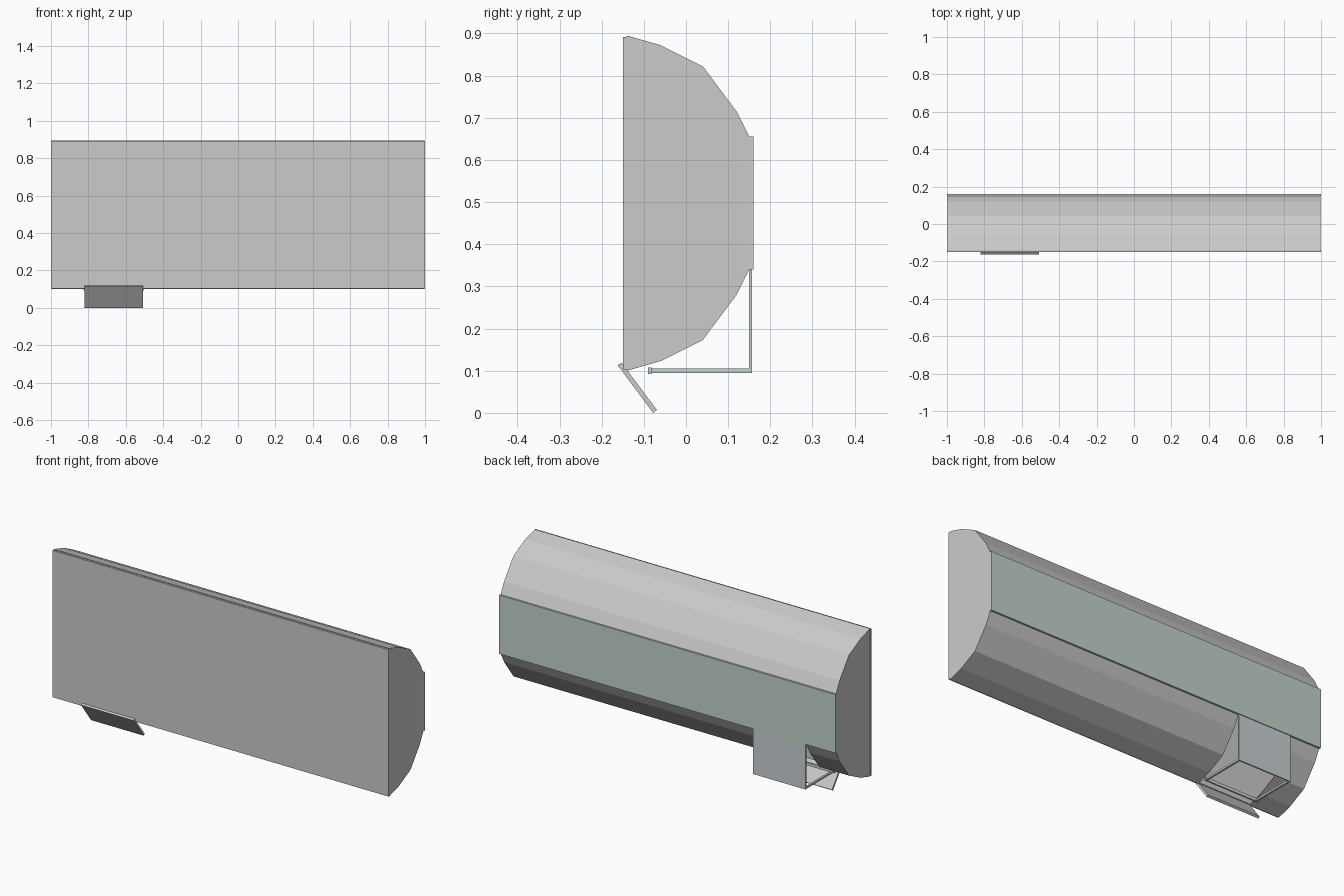
import bpy, bmesh

if "Cube" in bpy.data.objects:
    bpy.data.objects.remove(bpy.data.objects["Cube"])

def material(name, rgb):
    m = bpy.data.materials.new(name)
    m.diffuse_color = (*rgb, 1)
    m.use_nodes = True
    m.node_tree.nodes["Principled BSDF"].inputs["Base Color"].default_value = m.diffuse_color
    return m

green = material("grey_green", (0.55, 0.65, 0.60))
blue = material("grey_blue", (0.58, 0.64, 0.65))

def finish(bm, name, mat=None):
    bmesh.ops.recalc_face_normals(bm, faces=bm.faces)
    me = bpy.data.meshes.new(name)
    bm.to_mesh(me)
    bm.free()
    ob = bpy.data.objects.new(name, me)
    bpy.context.collection.objects.link(ob)
    if mat:
        me.materials.append(mat)
    return ob

def prism(name, profile, xs, mat=None, skip=None):
    """Closed yz profile swept through the x stations; skip(i, k) leaves a side face out."""
    bm = bmesh.new()
    rings = [[bm.verts.new((x, y, z)) for y, z in profile] for x in xs]
    n = len(profile)
    for i in range(len(xs) - 1):
        for k in range(n):
            if skip and skip(i, k):
                continue
            j = (k + 1) % n
            bm.faces.new((rings[i][k], rings[i][j], rings[i + 1][j], rings[i + 1][k]))
    bm.faces.new(rings[0])
    bm.faces.new(rings[-1])
    return finish(bm, name, mat)

def box(name, x, y, z, mat=None):
    return prism(name, [(y[0], z[0]), (y[1], z[0]), (y[1], z[1]), (y[0], z[1])], x, mat)

X0, X1 = -0.82, -0.507   # dispensing hatch

# hollow faceted body, open underneath at the hatch
upper = [(-0.14, 0.895), (-0.06, 0.872), (0.04, 0.822), (0.12, 0.715), (0.15, 0.655)]
lower = [(y, 0.995 - z) for y, z in reversed(upper)]
body = prism("body_shell", upper + lower, (-0.998, X0, X1, 0.998),
             skip=lambda i, k: i == 1 and 5 <= k <= 8)
thick = body.modifiers.new("thickness", "SOLIDIFY")
thick.thickness = 0.005
thick.offset = -1

# flat front and back panels
box("front_panel", (-1, 1), (-0.15, -0.14), (0.103, 0.892))
box("back_panel", (-1, 1), (0.149, 0.16), (0.34, 0.655), green)

# tilted flap under the front edge
prism("hatch_flap", [(-0.162, 0.113), (-0.153, 0.119), (-0.069, 0.007), (-0.078, 0.0)], (X0, X1))

# hanging rear plate with an open bottom frame
box("rear_plate", (X0, X1), (0.149, 0.156), (0.095, 0.342), blue)
for side, x in (("left", X0), ("right", X1 - 0.01)):
    box("frame_rail_" + side, (x, x + 0.01), (-0.085, 0.15), (0.095, 0.105), blue)
box("frame_front_bar", (X0 - 0.005, X1 + 0.005), (-0.09, -0.082), (0.092, 0.108), blue)
